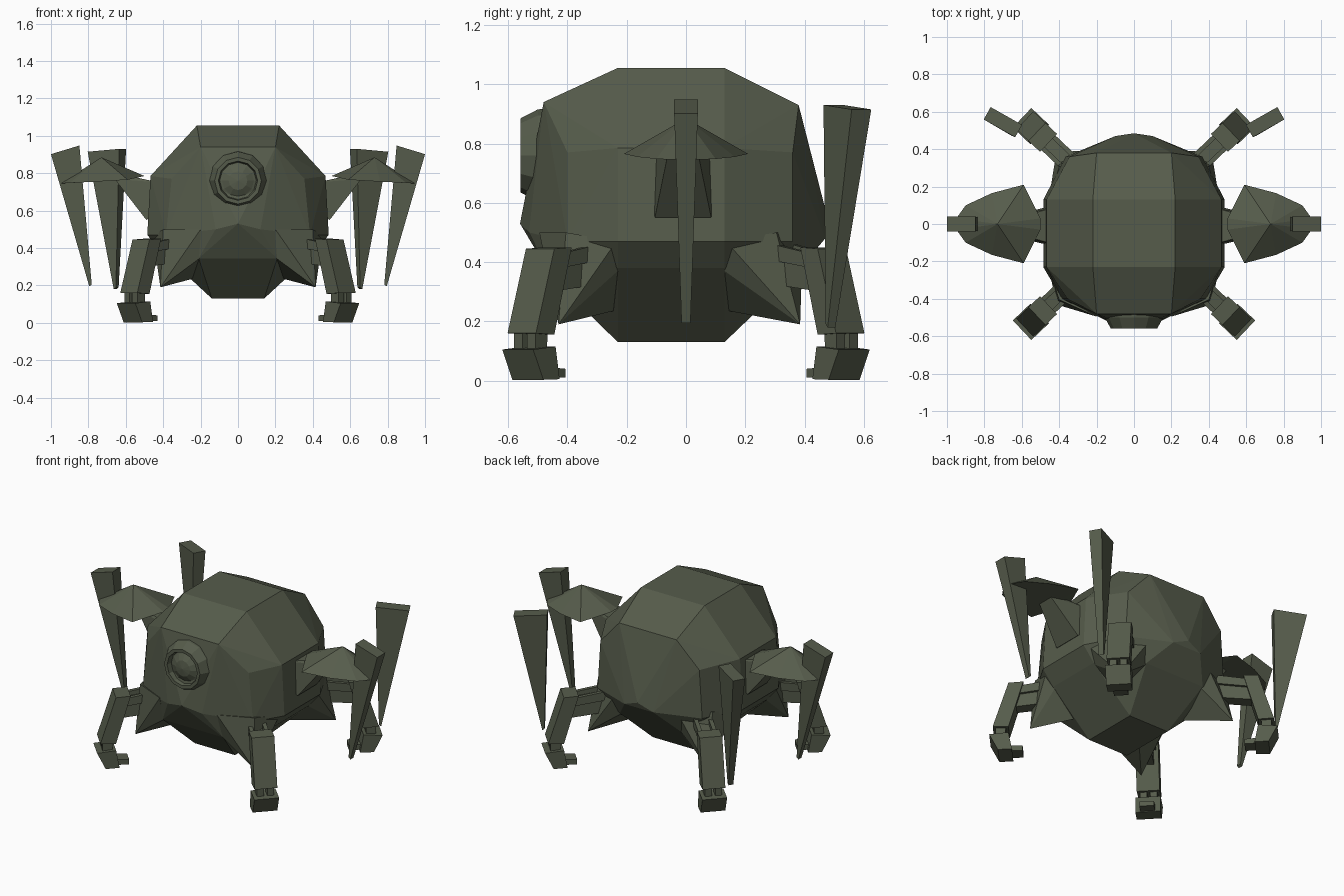
import bpy, bmesh, math
from mathutils import Vector

if "Cube" in bpy.data.objects:
    bpy.data.objects.remove(bpy.data.objects["Cube"])

olive = bpy.data.materials.new("dark_olive")
olive.diffuse_color = (0.093, 0.107, 0.071, 1)
olive.use_nodes = True
olive.node_tree.nodes["Principled BSDF"].inputs["Base Color"].default_value = olive.diffuse_color


def finish(name, bm):
    bmesh.ops.recalc_face_normals(bm, faces=bm.faces)
    me = bpy.data.meshes.new(name)
    bm.to_mesh(me)
    bm.free()
    me.materials.append(olive)
    ob = bpy.data.objects.new(name, me)
    bpy.context.collection.objects.link(ob)
    return ob


def hull(name, pts):
    """Convex solid around the given points."""
    bm = bmesh.new()
    for p in pts:
        bm.verts.new(p)
    res = bmesh.ops.convex_hull(bm, input=bm.verts)
    junk = [g for g in res["geom_interior"] if isinstance(g, bmesh.types.BMVert)]
    bmesh.ops.delete(bm, geom=junk, context='VERTS')
    bmesh.ops.dissolve_limit(bm, angle_limit=0.03, verts=bm.verts, edges=bm.edges)
    return finish(name, bm)


def mirrored(name, pts):
    """The same solid on the right and the left."""
    for s, side in ((1, "right"), (-1, "left")):
        hull(f"{side}_{name}", [(s * x, y, z) for x, y, z in pts])


# Faceted round body
body = []
for s in (1, -1):
    for y in (-0.23, 0.13):                      # middle band
        body += [(s * .22, y, 1.055), (s * .468, y, .785), (s * .485, y, .47),
                 (s * .41, y, .38), (s * .14, y, .13)]
    body += [(s * .20, -.48, .94), (s * .20, .38, .93),
             (s * .355, -.40, .77), (s * .345, .36, .77),
             (s * .385, -.40, .47), (s * .365, .36, .47),
             (s * .12, -.53, .50), (s * .10, .47, .48),
             (s * .21, -.45, .345), (s * .21, .36, .35)]
body += [(0, -.56, .53), (0, .485, .52)]
hull("body", body)

# Eye: ring and lens turned about the y axis
profile = [(.165, -.42), (.155, -.50), (.125, -.558), (.105, -.557),
           (.098, -.525), (.085, -.53), (.05, -.55), (.0, -.557)]
bm = bmesh.new()
vs = [bm.verts.new((r, y, .76)) for r, y in profile]
es = [bm.edges.new(p) for p in zip(vs, vs[1:])]
bmesh.ops.spin(bm, geom=vs + es, cent=(0, 0, .76), axis=(0, 1, 0),
               angle=2 * math.pi, steps=12)
bmesh.ops.remove_doubles(bm, verts=bm.verts, dist=1e-4)
finish("eye", bm)

# Lower corner spikes, spreading out of the body edges
for end, fy, mid, tip_y in (("front", -1, -.045, -.43), ("back", 1, -.055, .385)):
    base = [(.455, .19, .47), (.40, .36, .50), (.20, .45, .50),
            (.205, .405, .345), (.40, .185, .37), (.245, .20, .235), (.2, .15, .45)]
    mirrored(end + "_spike", [(x, fy * y + mid, z) for x, y, z in base]
             + [(.415, tip_y, .19)])

# Walking legs, laid out along a diagonal: r outward, t sideways
def leg_part(name, ang, rz, half, t0=0.0):
    c, s = math.cos(ang), math.sin(ang)
    hull(name, [(c * r - s * t, s * r + c * t, z)
                for r, z in rz for t in (t0 - half, t0 + half)])


for deg, corner in ((43.5, "back_right"), (136.5, "back_left"),
                    (223.5, "front_left"), (316.5, "front_right")):
    a = math.radians(deg)
    leg_part(corner + "_thigh", a, [(.42, .44), (.68, .40), (.70, .30), (.42, .33)], .038)
    for t in (-.042, .042):                       # raised side rails
        leg_part(corner + "_thigh_rail", a,
                 [(.45, .465), (.66, .43), (.67, .38), (.45, .41)], .012, t)
    leg_part(corner + "_shin", a, [(.63, .45), (.715, .445), (.805, .16), (.715, .155)], .066)
    for t in (-.03, .03):
        leg_part(corner + "_ankle", a, [(.73, .18), (.79, .18), (.79, .09), (.735, .09)], .02, t)
    leg_part(corner + "_foot", a, [(.715, .115), (.825, .105), (.775, .003), (.695, .005)], .072)
    leg_part(corner + "_toe", a, [(.635, .04), (.71, .045), (.71, .01), (.635, .01)], .042)

# Shoulder arms and pointed pads
mirrored("arm", [(x, y, z) for x, z, h in ((.42, .75, .10), (.42, .60, .10), (.49, .55, .095),
                                           (.66, .77, .05), (.60, .79, .05))
                 for y in (-h - .01, h - .01)])
rim = [(.50, .03, .785), (.59, .21, .765), (.76, .165, .755), (.90, .10, .748), (.95, .03, .745)]
mirrored("shoulder_pad", [(x, s * y, z) for x, y, z in rim for s in (1, -1)]
         + [(.73, 0, .885)])


# Hanging blades, tapering down to a point
def blade(name, inner, outer, tip, half):
    i, o, p = Vector(inner), Vector(outer), Vector(tip)
    along = (o - i)
    along.z = 0
    along.normalize()
    side = Vector((-along.y, along.x, 0))
    pts = []
    for k in (-1, 1):
        pts += [i + side * half * k, o + side * half * k,
                p + side * .015 * k - along * .005,
                p + side * .015 * k + along * .008 + Vector((0, 0, -.01))]
    mirrored(name, [tuple(v) for v in pts])


blade("side_blade", (.848, 0, .948), (1.0, 0, .902), (.787, 0, .205), .04)
blade("back_blade", (.617, .497, .93), (.785, .592, .915), (.65, .487, .19), .038)
